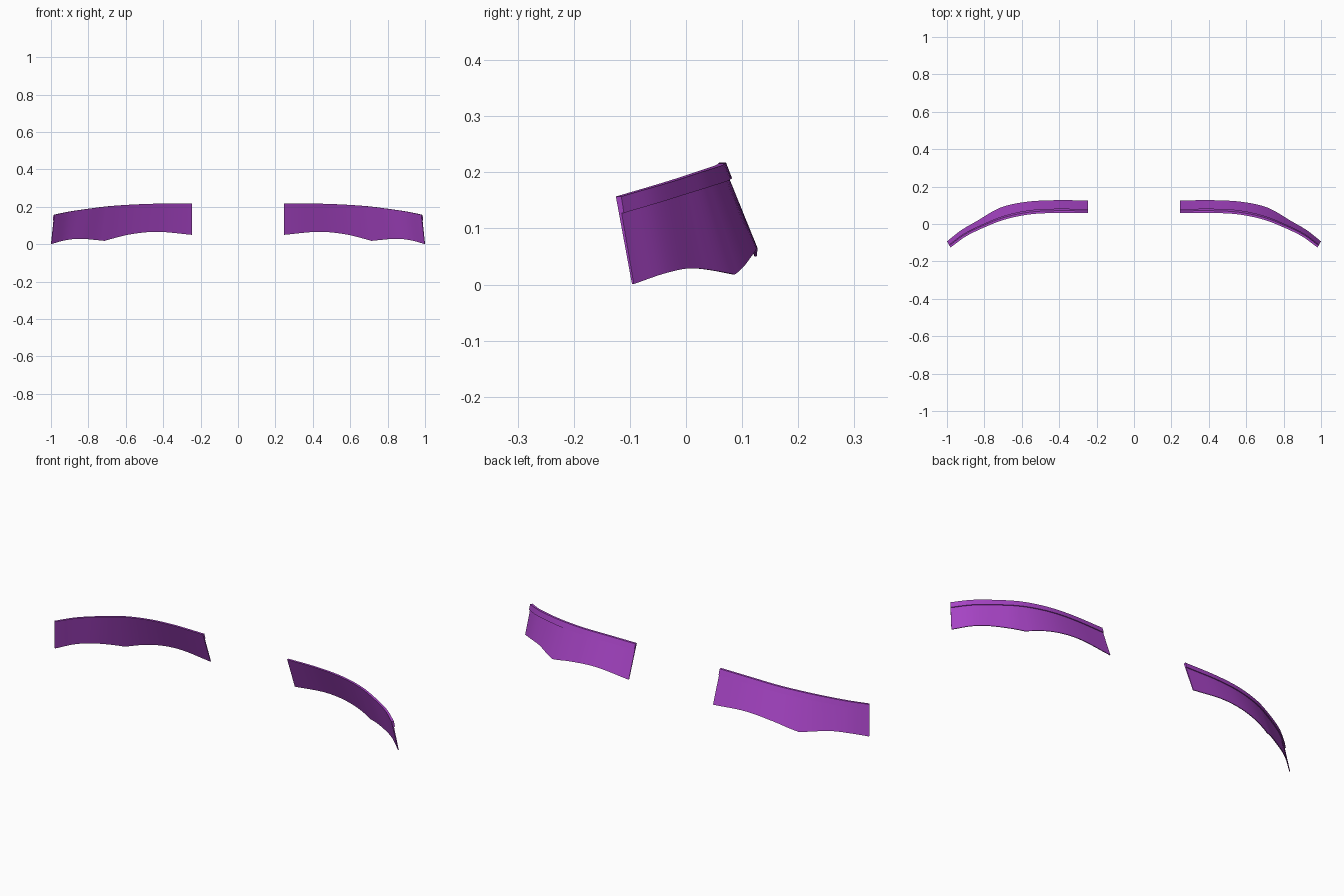
import bpy, bmesh
from mathutils import Vector

if "Cube" in bpy.data.objects:
    bpy.data.objects.remove(bpy.data.objects["Cube"])

# Stations from inner end to outer tip: front top edge, and back bottom edge
TOP = [(.245, .058, .217), (.42, .059, .217), (.56, .051, .212), (.69, .024, .203),
       (.80, -.018, .189), (.90, -.067, .174), (.98, -.125, .157)]
BOT = [(.245, .126, .05), (.43, .127, .066), (.58, .118, .052), (.715, .087, .018),
       (.84, .016, .029), (.925, -.034, .021), (1.0, -.093, .001)]
STEPS = 8


def spline(pts, t):
    """Catmull-Rom through the points, t in station units."""
    p = [Vector(q) for q in pts]
    p = [2 * p[0] - p[1]] + p + [2 * p[-1] - p[-2]]
    i = min(int(t), len(pts) - 2)
    u = t - i
    a, b, c, d = p[i:i + 4]
    return .5 * (2 * b + (c - a) * u + (2 * a - 5 * b + 4 * c - d) * u * u
                 + (3 * b - a - 3 * c + d) * u ** 3)


def section(t):
    """Thin leaning wall with a thicker lip along the back of its top."""
    top, bot = spline(TOP, t), spline(BOT, t)
    # the lower edge has a corner at station 3
    bot.z = (spline(BOT[:4], t) if t <= 3 else spline(BOT[3:], t - 3)).z
    e = .01
    tan = spline(TOP, min(t + e, 6)) - spline(TOP, max(t - e, 0))
    n = Vector((-tan.y, tan.x, 0)).normalized()
    if t == 0:
        n = Vector((0, 1, 0))
    front_bot = bot - n * .004
    f = .03 / (top - front_bot).length
    mid = top.lerp(front_bot, f)
    return [top, top + n * .012, mid + n * .011, mid + n * .006, bot, front_bot]


def make_strip(name, side, mat):
    bm = bmesh.new()
    rings = []
    for k in range(6 * STEPS + 1):
        rings.append([bm.verts.new((v.x * side, v.y, v.z)) for v in section(k / STEPS)])
    for a, b in zip(rings, rings[1:]):
        for j in range(6):
            m = (j + 1) % 6
            bm.faces.new((a[j], a[m], b[m], b[j]))
    # end caps, split into lip and wall
    for r in (rings[0], rings[-1]):
        bm.faces.new(r)
    bmesh.ops.recalc_face_normals(bm, faces=bm.faces[:])
    me = bpy.data.meshes.new(name)
    bm.to_mesh(me)
    bm.free()
    me.materials.append(mat)
    ob = bpy.data.objects.new(name, me)
    bpy.context.collection.objects.link(ob)
    bpy.ops.object.select_all(action='DESELECT')
    ob.select_set(True)
    bpy.context.view_layer.objects.active = ob
    bpy.ops.object.shade_smooth_by_angle()


purple = bpy.data.materials.new("purple")
purple.diffuse_color = (.40, .06, .58, 1)
purple.use_nodes = True
purple.node_tree.nodes["Principled BSDF"].inputs["Base Color"].default_value = purple.diffuse_color

# Mirrored pair of curved trim strips
make_strip("right_trim_strip", 1, purple)
make_strip("left_trim_strip", -1, purple)
